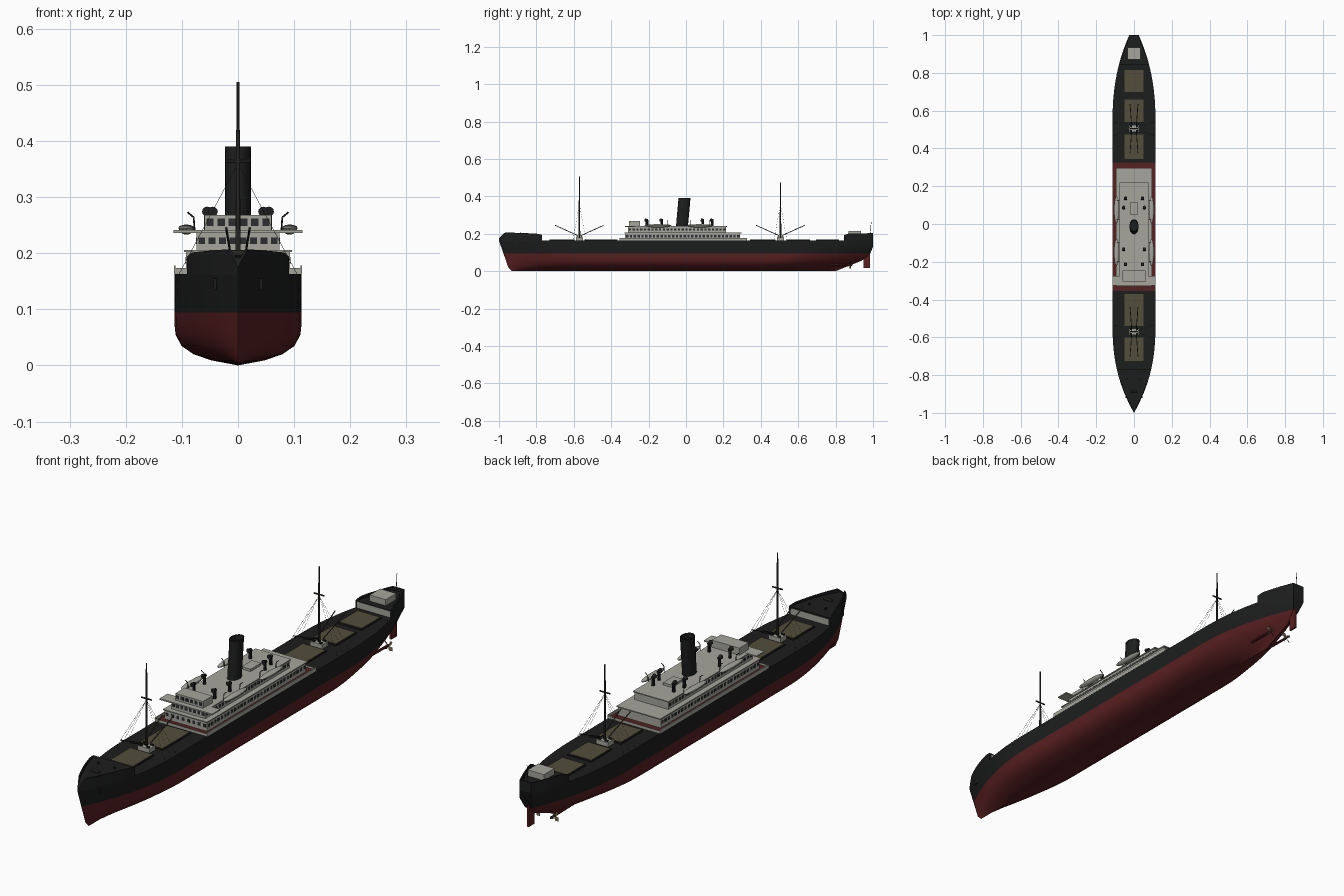
import bpy, bmesh, math
from mathutils import Vector

if "Cube" in bpy.data.objects:
    bpy.data.objects.remove(bpy.data.objects["Cube"])


def material(name, rgb):
    m = bpy.data.materials.new(name)
    m.use_nodes = True
    m.diffuse_color = (*rgb, 1)
    m.node_tree.nodes["Principled BSDF"].inputs["Base Color"].default_value = (*rgb, 1)
    return m


BLACK = material("hull black", (0.012, 0.0125, 0.0125))
RED = material("bottom red", (0.1, 0.014, 0.015))
WHITE = material("house white", (0.38, 0.38, 0.34))
TAN = material("hatch canvas", (0.085, 0.076, 0.045))
GLASS = material("window dark", (0.025, 0.027, 0.028))
MAST = material("mast brown", (0.035, 0.033, 0.027))
BRONZE = material("propeller bronze", (0.12, 0.08, 0.045))
smooth = []


def finish(name, bm, mats, is_smooth=False):
    bmesh.ops.recalc_face_normals(bm, faces=bm.faces)
    me = bpy.data.meshes.new(name)
    bm.to_mesh(me)
    bm.free()
    ob = bpy.data.objects.new(name, me)
    bpy.context.collection.objects.link(ob)
    for m in mats:
        me.materials.append(m)
    if is_smooth:
        smooth.append(ob)
    return ob


def add_box(bm, x0, x1, y0, y1, z0, z1):
    vs = bmesh.ops.create_cube(bm, size=1)["verts"]
    for v in vs:
        v.co = ((x0 + x1) / 2 + v.co.x * (x1 - x0), (y0 + y1) / 2 + v.co.y * (y1 - y0),
                (z0 + z1) / 2 + v.co.z * (z1 - z0))


def box(name, mat, *bounds):
    bm = bmesh.new()
    add_box(bm, *bounds)
    return finish(name, bm, [mat])


def rod(name, mat, a, b, r, r2=None, sides=8):
    a, b = Vector(a), Vector(b)
    bm = bmesh.new()
    bmesh.ops.create_cone(bm, cap_ends=True, segments=sides, radius1=r,
                          radius2=r if r2 is None else r2, depth=(b - a).length)
    turn = (b - a).to_track_quat('Z', 'Y')
    for v in bm.verts:
        v.co = turn @ v.co + (a + b) / 2
    return finish(name, bm, [mat], True)


def lerp(table, v):
    for (a, p), (b, q) in zip(table, table[1:]):
        if v <= b:
            return p + (q - p) * max(0, v - a) / (b - a)
    return table[-1][1]


# Hull shape
DECK, WATER, BEAM = 0.163, 0.094, 0.1135
STEM = [(0, -0.93), (0.02, -0.95), (DECK, -1)]
STERN = [(0, 0.8), (0.02, 0.85), (0.06, 0.95), (WATER, 0.985), (0.13, 1)]
BILGE = [(0, 0), (0.009, 0.42), (0.02, 0.7), (0.035, 0.89), (0.055, 0.98), (0.075, 1)]


def half(y, z):
    power = lerp([(0, 1.6), (DECK, 2.25)], z)
    end = lerp([(0.05, 0), (0.13, 0.22)], z)
    u = min(1, max(0, (y - lerp(STEM, z)) / 0.45))
    w = min(1, max(0, (lerp(STERN, z) - y) / 0.45))
    bow = 1 - (1 - u) ** power
    aft = end + (1 - end) * (1 - (1 - w) ** power)
    return BEAM * bow * aft * lerp(BILGE, z)


levels = [0.009, 0.02, 0.035, 0.055, 0.075, WATER, 0.13, DECK]
bm = bmesh.new()
rings = []
for i in range(49):
    s = 0.5 - 0.5 * math.cos(math.pi * i / 48)
    side = []
    for z in levels:
        y = lerp(STEM, z) + s * (lerp(STERN, z) - lerp(STEM, z))
        side.append((half(y, z), y, z))
    keel = (0, -0.93 + s * 1.73, 0)
    pts = [(-x, y, z) for x, y, z in reversed(side)] + [keel] + side
    rings.append([bm.verts.new(p) for p in pts])
for a, b in zip(rings, rings[1:]):
    for k in range(len(a)):
        j = (k + 1) % len(a)
        bm.faces.new((a[k], a[j], b[j], b[k]))
bm.faces.new(rings[-1])
bmesh.ops.remove_doubles(bm, verts=bm.verts, dist=0.00005)
for f in bm.faces:
    f.material_index = int(f.calc_center_median().z < WATER)
finish("hull", bm, [BLACK, RED], True)


# Raised ends: bulwark walls around a sunken deck
def raised_end(name, y0, y1, floor, top):
    bm = bmesh.new()
    ys = [y0 + (y1 - y0) * i / 14 for i in range(15)]
    rows = []
    for y in ys:
        w = half(y, DECK)
        n = max(0, w - 0.005)
        f = min(floor, top(y))
        prof = [(w, DECK - 0.002), (w, top(y)), (n, top(y)), (n, f)]
        prof += [(-x, z) for x, z in reversed(prof)]
        rows.append([bm.verts.new((x, y, z)) for x, z in prof])
    for a, b in zip(rows, rows[1:]):
        for k in range(7):
            bm.faces.new((a[k], a[k + 1], b[k + 1], b[k]))
    for r in (rows[0], rows[-1]):
        bm.faces.new(r)
    bmesh.ops.remove_doubles(bm, verts=bm.verts, dist=0.00005)
    finish(name, bm, [BLACK])


raised_end("forecastle", -1, -0.77, 0.194,
           lambda y: lerp([(-1, 0.175), (-0.968, 0.207), (-0.8, 0.201), (-0.77, 0.194)], y))
raised_end("poop", 0.845, 1, 0.19, lambda y: lerp([(0.845, 0.192), (0.87, 0.201), (1, 0.203)], y))
box("stern_bulwark", BLACK, -0.024, 0.024, 0.994, 1, DECK, 0.203)
for name, y in (("forecastle_bulkhead", -0.77), ("poop_bulkhead", 0.845)):
    w = half(y, DECK) - 0.008
    box(name, WHITE, -w, w, y - 0.001, y + 0.001, DECK, 0.188)

# Midship deck, with a low white wall all round
box("midship_deck", RED, -0.112, 0.112, -0.352, 0.322, 0.16, 0.167)
for s in (-1, 1):
    box("side_bulwark", WHITE, *sorted((s * 0.111, s * 0.114)), -0.355, 0.325, 0.163, 0.178)
for y in (-0.354, 0.324):
    box("end_bulwark", WHITE, -0.112, 0.112, y - 0.001, y + 0.001, 0.16, 0.174)

# Houses
box("lower_house", WHITE, -0.093, 0.093, -0.325, 0.29, 0.163, 0.202)
box("promenade_deck", WHITE, -0.096, 0.096, -0.33, 0.297, 0.202, 0.206)
box("upper_house", WHITE, -0.074, 0.074, -0.31, 0.215, 0.206, 0.236)
box("boat_deck", WHITE, -0.078, 0.078, -0.315, 0.22, 0.236, 0.24)
box("bridge_wings", WHITE, -0.115, 0.115, -0.325, -0.275, 0.236, 0.241)
box("bridge", WHITE, -0.06, 0.06, -0.304, -0.246, 0.24, 0.268)
box("skylight", WHITE, -0.02, 0.02, 0.05, 0.115, 0.24, 0.249)
box("aft_house", WHITE, -0.035, 0.035, 0.87, 0.935, 0.19, 0.214)


# Window plates on the sides and front of a house
def windows(name, hx, y0, y1, z, size, n_side, n_front):
    bm = bmesh.new()
    t, h = 0.001, size * 0.5
    for i in range(n_side):
        y = y0 + (y1 - y0) * (i + 0.5) / n_side
        for s in (-hx, hx):
            add_box(bm, s - t, s + t, y - h, y + h, z - h, z + h)
    for i in range(n_front):
        x = hx * (2 * (i + 0.5) / n_front - 1)
        add_box(bm, x - h, x + h, y0 - t, y0 + t, z - h, z + h)
    finish(name, bm, [GLASS])


windows("lower_windows", 0.093, -0.325, 0.29, 0.187, 0.012, 30, 8)
windows("upper_windows", 0.074, -0.31, 0.215, 0.222, 0.012, 26, 8)
windows("bridge_windows", 0.06, -0.304, -0.246, 0.255, 0.013, 0, 6)

# Funnel
bm = bmesh.new()
outline = [(1, 0.235), (1, 0.382), (1.03, 0.382), (1.03, 0.39), (0.9, 0.39), (0.9, 0.37)]
rings = []
for r, z in outline:
    rings.append([bm.verts.new((0.0228 * r * math.cos(a * math.pi / 12),
                                -0.022 + (z - 0.235) * 0.09 + 0.032 * r * math.sin(a * math.pi / 12), z))
                  for a in range(24)])
for a, b in zip(rings, rings[1:]):
    for k in range(24):
        bm.faces.new((a[k], a[(k + 1) % 24], b[(k + 1) % 24], b[k]))
bm.faces.new(rings[-1])
finish("funnel", bm, [BLACK], True)

# Cowl vents
for y, x in ((0.14, 0.045), (0.09, 0.055), (-0.13, 0.055), (-0.21, 0.045)):
    for s in (-x, x):
        rod("vent_pipe", BLACK, (s, y, 0.238), (s, y, 0.272), 0.006)
        rod("vent_cowl", BLACK, (s, y + 0.006, 0.272), (s, y - 0.011, 0.274), 0.006, 0.009, 12)

# Lifeboats on davits
for y in (-0.15, 0.075):
    for s in (-1, 1):
        bm = bmesh.new()
        bmesh.ops.create_uvsphere(bm, u_segments=12, v_segments=8, radius=1)
        for v in bm.verts:
            v.co = (s * 0.092 + v.co.x * 0.014, y + v.co.y * 0.072,
                    0.245 + v.co.z * (0.006 if v.co.z > 0 else 0.012))
        finish("lifeboat", bm, [WHITE], True)
        for d in (-0.05, 0.05):
            rod("davit_post", BLACK, (s * 0.077, y + d, 0.236), (s * 0.079, y + d, 0.264), 0.0015, None, 6)
            rod("davit_arm", BLACK, (s * 0.079, y + d, 0.264), (s * 0.09, y + d, 0.273), 0.0015, None, 6)

# Cargo hatches
for y0, y1 in ((-0.725, -0.6), (-0.54, -0.37), (0.345, 0.475), (0.54, 0.66), (0.7, 0.815)):
    box("hatch_coaming", BLACK, -0.052, 0.052, y0 - 0.004, y1 + 0.004, 0.16, 0.168)
    box("hatch_cover", TAN, -0.049, 0.049, y0, y1, 0.165, 0.17)

# Masts with crosstrees, derricks, winches and rigging
for y, top in ((-0.57, 0.505), (0.505, 0.475)):
    rod("mast", MAST, (0, y, 0.16), (0, y, top), 0.005, 0.0025)
    rod("crosstree", MAST, (-0.022, y, 0.365), (0.022, y, 0.365), 0.003)
    box("mast_house", WHITE, -0.026, 0.026, y - 0.018, y + 0.018, 0.16, 0.18)
    for s in (-1, 1):
        for d in (-1, 1):
            rod("derrick", MAST, (s * 0.012, y + d * 0.008, 0.19), (s * 0.021, y + d * 0.13, 0.245), 0.002)
            rod("winch", BLACK, (s * 0.01, y + d * 0.012, 0.183), (s * 0.022, y + d * 0.012, 0.183), 0.004)
        for d in (-0.035, 0, 0.035):
            rod("shroud", MAST, (0, y, 0.36), (s * 0.105, y + d, 0.163), 0.0004, None, 4)

# Bow and stern fittings
rod("windlass", MAST, (-0.016, -0.885, 0.2), (0.016, -0.885, 0.2), 0.006)
for s in (-1, 1):
    w = half(-0.91, 0.145)
    box("anchor", BLACK, s * w - 0.003, s * w + 0.003, -0.92, -0.9, 0.135, 0.155)
    for y in (-0.82, 0.96):
        rod("bollard", BLACK, (s * 0.035, y, 0.185), (s * 0.035, y, 0.202), 0.004)
rod("flagstaff", MAST, (0, 0.985, 0.19), (0, 0.99, 0.262), 0.0012)
box("rudder", RED, -0.004, 0.004, 0.95, 0.985, 0.018, 0.1)

# Twin propellers
for s in (-1, 1):
    x, y, z = s * 0.04, 0.878, 0.032
    rod("shaft", RED, (x, 0.76, 0.034), (x, y, z), 0.005)
    rod("propeller_hub", BRONZE, (x, y - 0.008, z), (x, y + 0.012, z), 0.006, 0.003)
    for k in range(4):
        a = k * math.pi / 2 + math.pi / 4
        u = Vector((math.cos(a), 0, math.sin(a)))
        v = Vector((-math.sin(a), 0.6, math.cos(a))) * 0.007
        c = Vector((x, y, z))
        bm = bmesh.new()
        bm.faces.new([bm.verts.new(p) for p in (c, c + u * 0.016 + v, c + u * 0.026, c + u * 0.016 - v)])
        finish("propeller_blade", bm, [BRONZE])

bpy.ops.object.select_all(action='DESELECT')
for ob in smooth:
    ob.select_set(True)
bpy.context.view_layer.objects.active = smooth[0]
bpy.ops.object.shade_smooth_by_angle(angle=math.radians(35))
